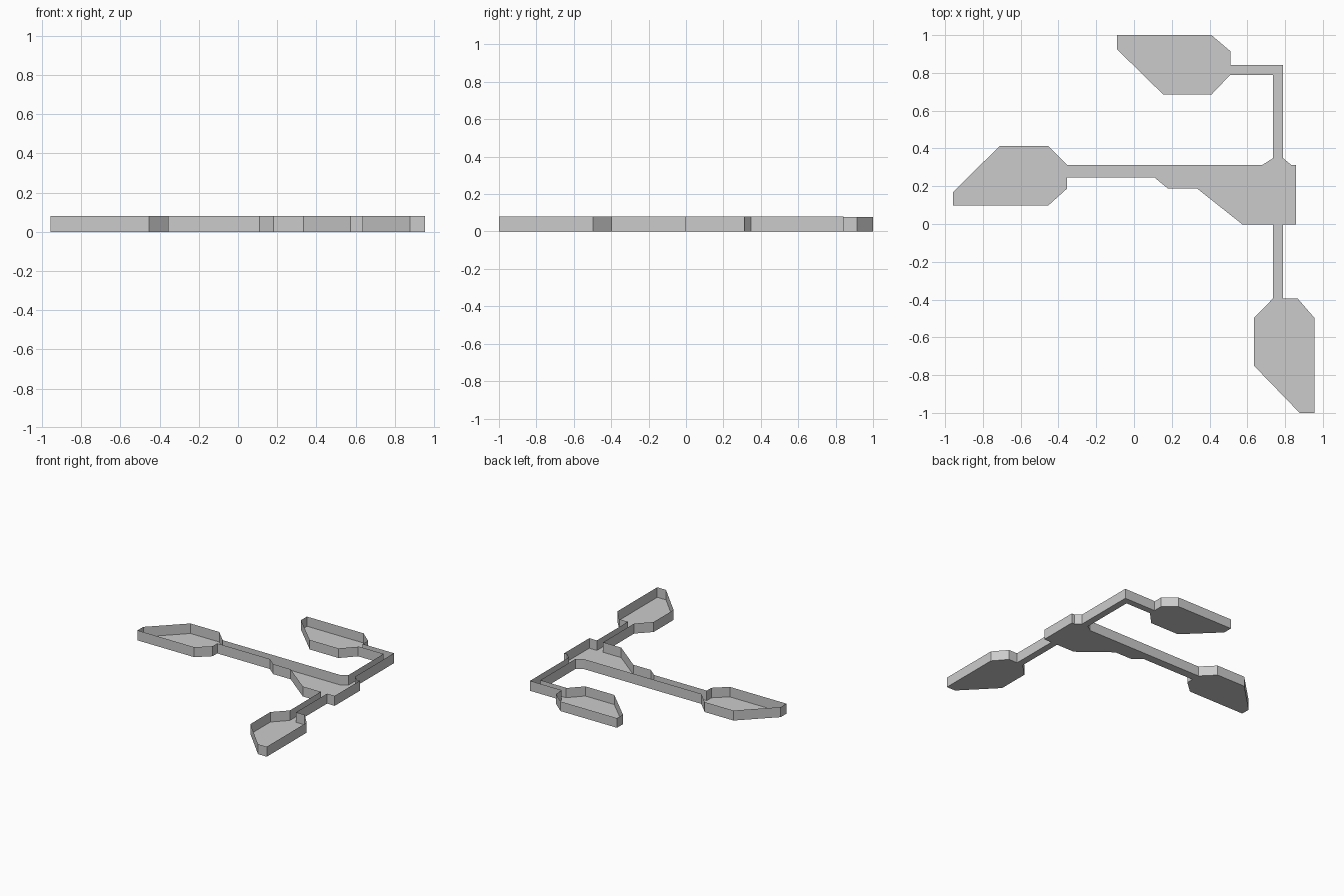
import bpy, bmesh

H = 0.08


def tray(name, outline, doors, height=H):
    """Floor polygon (counter-clockwise) with thin walls; edges listed in doors stay open."""
    bm = bmesh.new()
    low = [bm.verts.new((x, y, 0)) for x, y in outline]
    high = [bm.verts.new((x, y, height)) for x, y in outline]
    n = len(outline)
    bm.faces.new(low[::-1])
    for i in range(n):
        if i not in doors:
            j = (i + 1) % n
            bm.faces.new((low[i], low[j], high[j], high[i]))
    mesh = bpy.data.meshes.new(name)
    bm.to_mesh(mesh)
    bm.free()
    ob = bpy.data.objects.new(name, mesh)
    bpy.context.collection.objects.link(ob)
    return ob


# Central hall with three doorways
tray("central_hall", [
    (0.11, 0.245), (0.18, 0.187), (0.335, 0.187), (0.575, -0.003),
    (0.735, -0.003), (0.79, -0.003), (0.858, -0.003), (0.858, 0.313),
    (0.832, 0.313), (0.79, 0.348), (0.735, 0.348), (0.68, 0.313), (0.11, 0.313),
], {4, 9, 12})

# West corridor and room
tray("west_corridor", [
    (-0.355, 0.245), (0.11, 0.245), (0.11, 0.313), (-0.355, 0.313)], {1, 3})
tray("west_room", [
    (-0.957, 0.097), (-0.455, 0.097), (-0.355, 0.187), (-0.355, 0.245),
    (-0.355, 0.313), (-0.455, 0.414), (-0.71, 0.414), (-0.957, 0.17)], {3})

# South corridor and room
tray("south_corridor", [
    (0.735, -0.395), (0.79, -0.395), (0.79, -0.003), (0.735, -0.003)], {0, 2})
tray("south_room", [
    (0.635, -0.75), (0.877, -1.0), (0.955, -1.0), (0.955, -0.497),
    (0.867, -0.395), (0.79, -0.395), (0.735, -0.395), (0.635, -0.497)], {5})

# North corridor (L-shaped) and room
tray("north_corridor", [
    (0.735, 0.348), (0.79, 0.348), (0.79, 0.842), (0.51, 0.842),
    (0.51, 0.79), (0.735, 0.79)], {0, 3})
tray("north_room", [
    (-0.09, 0.925), (0.155, 0.685), (0.41, 0.685), (0.51, 0.79),
    (0.51, 0.842), (0.51, 0.915), (0.41, 1.0), (-0.09, 1.0)], {3}, 0.077)
